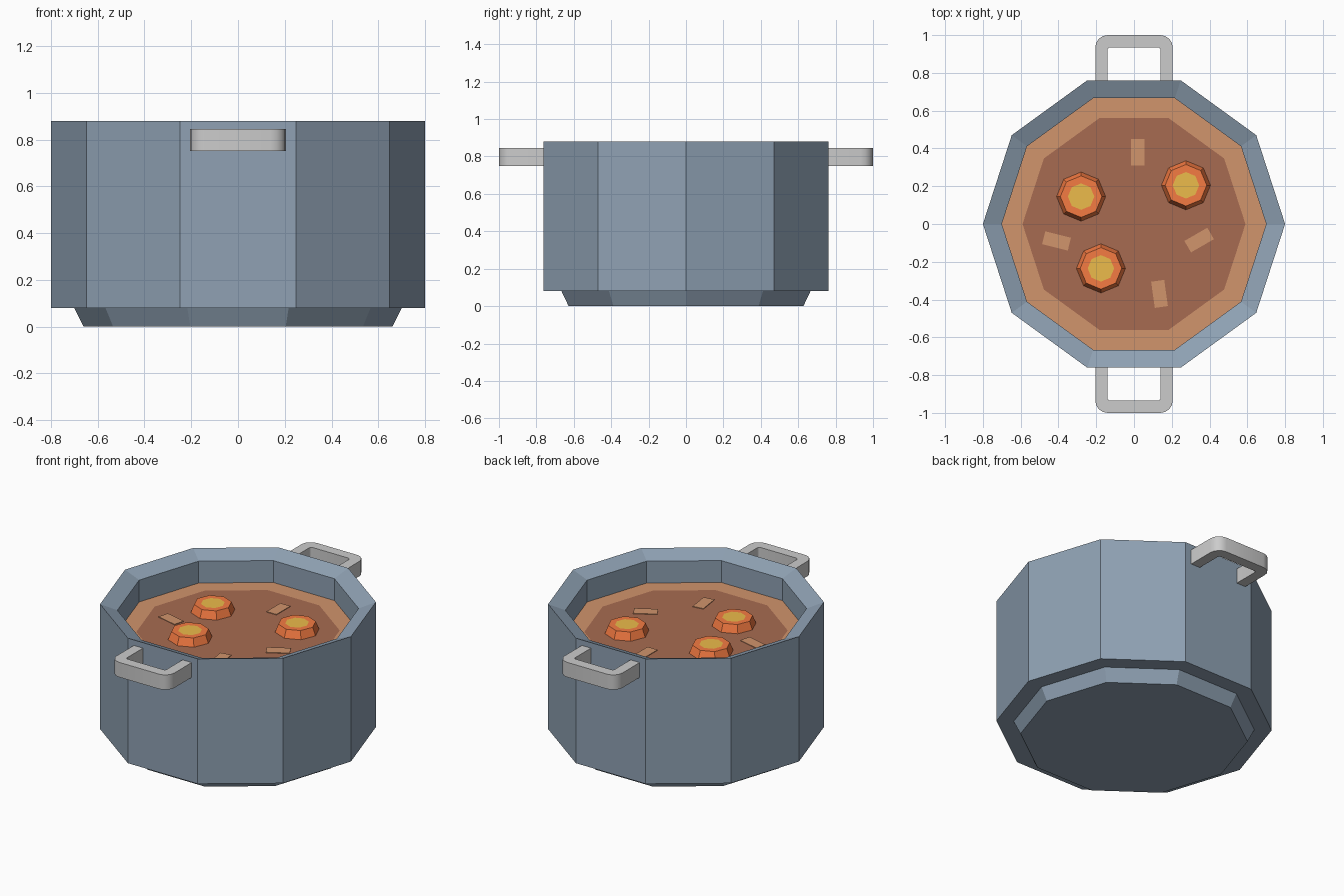
import bpy, bmesh
from math import cos, sin, pi, radians

if "Cube" in bpy.data.objects:
    bpy.data.objects.remove(bpy.data.objects["Cube"])


def material(name, r, g, b):
    m = bpy.data.materials.new(name)
    m.diffuse_color = [(c / 255) ** 2.2 for c in (r, g, b)] + [1]
    m.use_nodes = True
    m.node_tree.nodes["Principled BSDF"].inputs["Base Color"].default_value = m.diffuse_color
    return m


METAL = material("blue_metal", 142, 160, 178)
BROTH = material("broth", 166, 107, 82)
BROTH_EDGE = material("broth_edge", 208, 147, 108)
CARROT = material("carrot", 245, 122, 68)
CORE = material("carrot_core", 236, 186, 76)


def finish(name, bm, mats=()):
    bmesh.ops.recalc_face_normals(bm, faces=bm.faces)
    mesh = bpy.data.meshes.new(name)
    bm.to_mesh(mesh)
    bm.free()
    for m in mats:
        mesh.materials.append(m)
    ob = bpy.data.objects.new(name, mesh)
    bpy.context.collection.objects.link(ob)
    return ob


def faceted(name, profile, sides, mats, cap_start=True, cap_mat=0):
    """Rings of (radius, z) joined into a flat-sided solid, closed at the end."""
    bm = bmesh.new()
    rings = [[bm.verts.new((r * cos(2 * pi * i / sides), r * sin(2 * pi * i / sides), z))
              for i in range(sides)] for r, z in profile]
    for a, b in zip(rings, rings[1:]):
        for i in range(sides):
            j = (i + 1) % sides
            bm.faces.new((a[i], a[j], b[j], b[i]))
    if cap_start:
        bm.faces.new(rings[0][::-1])
    bm.faces.new(rings[-1]).material_index = cap_mat
    return finish(name, bm, mats)


# Ten-sided pot: tapered foot, straight wall, inward sloping rim, cavity
faceted("pot", [(.66, 0), (.70, .08), (.80, .08), (.80, .88), (.70, .84), (.70, .16)],
        10, [METAL])

# Soup surface with a lighter outer band
soup = faceted("soup", [(.70, .70), (.59, .70)], 10, [BROTH_EDGE, BROTH],
               cap_start=False, cap_mat=1)
if soup.data.polygons[0].normal.z < 0:
    soup.data.flip_normals()

# Carrot slices with yellow cores
for n, (x, y) in enumerate([(-.28, .145), (.275, .205), (-.175, -.235)], 1):
    slice_ob = faceted(f"carrot_slice_{n}", [(.13, .69), (.13, .70), (.11, .75), (.07, .75)],
                       8, [CARROT, CORE], cap_mat=1)
    slice_ob.location = (x, y, 0)

# Thin floating slivers
for n, (x, y, turn) in enumerate([(.02, .38, 90), (.345, -.085, 30),
                                  (-.41, -.09, -14), (.135, -.37, 98)], 1):
    bm = bmesh.new()
    bmesh.ops.create_cube(bm, size=1)
    bmesh.ops.scale(bm, vec=(.14, .07, .008), verts=bm.verts)
    sliver = finish(f"sliver_{n}", bm, [BROTH_EDGE])
    sliver.location = (x, y, .70)
    sliver.rotation_euler.z = radians(turn)


# U-shaped handles with rounded corners, front and back
def handle(name, turn):
    pairs = [((.205, .72), (.14, .72))]
    for side, start in ((1, 0), (-1, 90)):
        for k in range(5):
            a = radians(start + 22.5 * k)
            pairs.append(((side * .14 + .065 * cos(a), .935 + .065 * sin(a)),
                          (side * .125 + .015 * cos(a), .92 + .015 * sin(a))))
    pairs.append(((-.205, .72), (-.14, .72)))
    bm = bmesh.new()
    rows = [[bm.verts.new((*p, z)) for p, z in
             ((o, .75), (i, .75), (i, .845), (o, .845))] for o, i in pairs]
    for a, b in zip(rows, rows[1:]):
        for i in range(4):
            j = (i + 1) % 4
            bm.faces.new((a[i], a[j], b[j], b[i]))
    bm.faces.new(rows[0])
    bm.faces.new(rows[-1])
    ob = finish(name, bm)
    ob.rotation_euler.z = turn
    bpy.ops.object.select_all(action='DESELECT')
    ob.select_set(True)
    bpy.context.view_layer.objects.active = ob
    bpy.ops.object.shade_smooth_by_angle(angle=radians(35))


handle("back_handle", 0)
handle("front_handle", pi)
